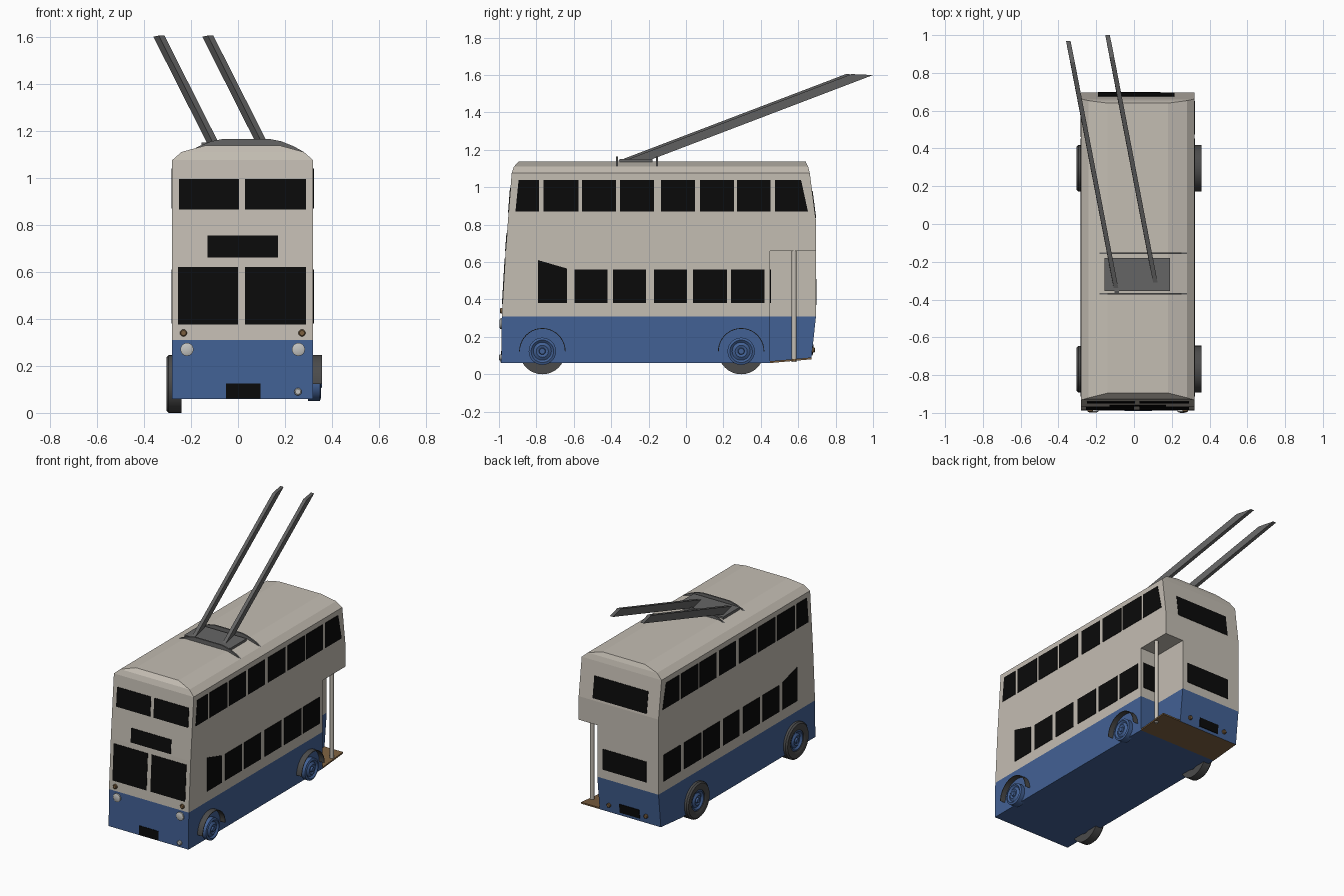
import bpy, bmesh, math
from mathutils import Vector, Matrix

if "Cube" in bpy.data.objects:
    bpy.data.objects.remove(bpy.data.objects["Cube"])


def material(name, rgb):
    m = bpy.data.materials.new(name)
    m.use_nodes = True
    m.diffuse_color = (*rgb, 1)
    m.node_tree.nodes["Principled BSDF"].inputs["Base Color"].default_value = (*rgb, 1)
    return m


CREAM = material("cream", (0.55, 0.51, 0.45))
BLUE = material("blue", (0.055, 0.12, 0.3))
BLACK = material("window_black", (0.003, 0.003, 0.003))
GREY = material("pole_grey", (0.13, 0.13, 0.13))
TYRE = material("tyre_grey", (0.07, 0.07, 0.07))
BROWN = material("brown", (0.2, 0.115, 0.05))
LAMP = material("lamp_white", (0.55, 0.55, 0.53))
MID, HALF = 0.02, 0.3          # body centre and half width
DOOR_X, DOOR_Y, DOOR_Z = 0.18, 0.45, 0.66


def finish(bm, name, *mats, smooth=False):
    bmesh.ops.recalc_face_normals(bm, faces=bm.faces)
    me = bpy.data.meshes.new(name)
    bm.to_mesh(me)
    bm.free()
    ob = bpy.data.objects.new(name, me)
    bpy.context.collection.objects.link(ob)
    for m in mats:
        me.materials.append(m)
    if smooth:
        bpy.ops.object.select_all(action='DESELECT')
        ob.select_set(True)
        bpy.context.view_layer.objects.active = ob
        bpy.ops.object.shade_smooth_by_angle(angle=math.radians(35))
    return ob


def add_prism(bm, pts, vec):
    """Closed prism from a polygon swept along a vector."""
    a = [bm.verts.new(p) for p in pts]
    b = [bm.verts.new(Vector(p) + Vector(vec)) for p in pts]
    bm.faces.new(a)
    bm.faces.new(b[::-1])
    for i in range(len(a)):
        j = (i + 1) % len(a)
        bm.faces.new((a[j], a[i], b[i], b[j]))


def prisms(name, polys, vec, mat):
    bm = bmesh.new()
    for p in polys:
        add_prism(bm, p, vec)
    return finish(bm, name, mat)


def box(name, x, y, z, mat):
    return prisms(name, [[(x[0], y[0], z[0]), (x[1], y[0], z[0]), (x[1], y[1], z[0]), (x[0], y[1], z[0])]],
                  (0, 0, z[1] - z[0]), mat)


def lathe(name, profile, centre, axis, mat, steps=32, angle=2 * math.pi):
    """Spin (along, radius) points about an axis through centre."""
    bm = bmesh.new()
    axis = Vector(axis)
    side = Vector((0, 1, 0)) if axis.x else Vector((1, 0, 0))
    c = Vector(centre)
    vs = [bm.verts.new(c + axis * a + side * r) for a, r in profile]
    es = [bm.edges.new(e) for e in zip(vs, vs[1:])]
    bmesh.ops.spin(bm, geom=vs + es, cent=c, axis=axis, angle=angle, steps=steps)
    bmesh.ops.remove_doubles(bm, verts=bm.verts, dist=1e-4)
    return finish(bm, name, mat, smooth=True)


# Body: stacked rings of (z, front y, back y, half width)
RINGS = [(0.06, -0.988, 0.67, HALF), (0.31, -0.985, 0.695, HALF), (0.65, -0.965, 0.695, HALF),
         (0.82, -0.952, 0.695, HALF), (1.075, -0.932, 0.662, HALF), (1.11, -0.92, 0.653, 0.26),
         (1.137, -0.895, 0.64, 0.16)]


def end_y(z, k):
    """Height to y on the front (k=1) or back (k=2) wall."""
    for a, b in zip(RINGS, RINGS[1:]):
        if z <= b[0]:
            return a[k] + (b[k] - a[k]) * (z - a[0]) / (b[0] - a[0])


bm = bmesh.new()
loops = [[bm.verts.new(p) for p in ((MID - w, f, z), (MID + w, f, z), (MID + w, b, z), (MID - w, b, z))]
         for z, f, b, w in RINGS]
bm.faces.new(loops[0])
bm.faces.new(loops[-1])
for lo, hi in zip(loops, loops[1:]):
    for i in range(4):
        j = (i + 1) % 4
        bm.faces.new((lo[i], lo[j], hi[j], hi[i]))
bmesh.ops.bisect_plane(bm, geom=bm.verts[:] + bm.edges[:] + bm.faces[:],
                       plane_co=(0, DOOR_Y, 0), plane_no=(0, 1, 0))
for v in bm.verts:                      # tail sweeps up slightly
    if v.co.z < 0.1 and v.co.y > DOOR_Y + 0.1:
        v.co.z = 0.08
body = finish(bm, "body", CREAM, BLUE, BROWN)

# Open rear entrance
cutter = box("entrance_cutter", (DOOR_X, 1), (DOOR_Y, 1), (-0.5, DOOR_Z), CREAM)
cutter.hide_render = True
mod = body.modifiers.new("entrance", 'BOOLEAN')
mod.object = cutter
mod.operation = 'DIFFERENCE'
mod.solver = 'EXACT'
bpy.context.view_layer.objects.active = body
bpy.ops.object.modifier_apply(modifier=mod.name)
bpy.data.objects.remove(cutter)
bm = bmesh.new()
bm.from_mesh(body.data)
bmesh.ops.bisect_plane(bm, geom=bm.verts[:] + bm.edges[:] + bm.faces[:],
                       plane_co=(0, 0, 0.31), plane_no=(0, 0, 1))
for f in bm.faces:
    c = f.calc_center_median()
    under = c.z < 0.1 and f.normal.z < -0.5 and c.y > DOOR_Y
    f.material_index = 2 if under else 1 if c.z < 0.31 else 0
bm.to_mesh(body.data)
bm.free()

right = MID + HALF
prisms("entrance_platform", [[(DOOR_X, DOOR_Y, 0.06), (DOOR_X, 0.67, 0.08), (DOOR_X, 0.67, 0.09),
                              (DOOR_X, DOOR_Y, 0.07)]], (right - DOOR_X, 0, 0), BROWN)
lathe("entrance_handrail", [(0.065, 0.0), (0.065, 0.013), (DOOR_Z, 0.013)], (0.3, 0.578, 0), (0, 0, 1), CREAM, 12)

# Side windows as (start, end) along y
UPPER = [(-0.763, -0.576), (-0.555, -0.373), (-0.352, -0.17), (-0.133, 0.048), (0.075, 0.256), (0.272, 0.453)]
LOWER = [(-0.597, -0.42), (-0.39, -0.213), (-0.17, 0.005), (0.037, 0.219), (0.24, 0.42)]


def side_windows(name, x, extra):
    quads = [((a, 0.87), (b, 0.87), (b, 1.04), (a, 1.04)) for a, b in UPPER]
    quads += [((a, 0.38), (b, 0.38), (b, 0.56), (a, 0.56)) for a, b in LOWER + extra]
    quads.append(((-0.912, 0.87), (-0.785, 0.87), (-0.785, 1.04), (-0.895, 1.04)))
    quads.append(((0.475, 0.87), (0.652, 0.87), (0.615, 1.04), (0.475, 1.04)))
    quads.append(((-0.79, 0.38), (-0.635, 0.38), (-0.635, 0.565), (-0.79, 0.61)))
    prisms(name, [[(x - 0.003, y, z) for y, z in q] for q in quads], (0.006, 0, 0), BLACK)


side_windows("right_windows", right, [])
side_windows("left_windows", MID - HALF, [(0.46, 0.64)])


# Front and back panes as (x0, x1, z0, z1), laid on the sloping walls
def end_panes(name, k, panes):
    prisms(name, [[(x, end_y(z, k) - 0.003, z) for x, z in ((a, c), (b, c), (b, d), (a, d))]
                  for a, b, c, d in panes], (0, 0.006, 0), BLACK)


end_panes("front_windows", 1, [(-0.25, 0.005, 0.865, 0.995), (0.03, 0.29, 0.865, 0.995),
                               (-0.13, 0.17, 0.66, 0.755), (-0.255, 0, 0.375, 0.62), (0.03, 0.29, 0.375, 0.62)])
end_panes("front_plate", 1, [(-0.05, 0.095, 0.062, 0.125)])
end_panes("back_windows", 2, [(-0.19, 0.215, 0.835, 0.98), (-0.19, 0.14, 0.37, 0.51)])
end_panes("back_plate", 2, [(-0.125, 0.025, 0.1, 0.16)])
prisms("entrance_window", [[(0.2, DOOR_Y, 0.38), (0.3, DOOR_Y, 0.38), (0.3, DOOR_Y, 0.56), (0.2, DOOR_Y, 0.56)]],
       (0, 0.004, 0), BLACK)


# Lamps
def lamp(name, x, z, r, k, mat):
    out = -1 if k == 1 else 1
    lathe(name, [(-0.01, r), (0.008, r), (0.012, r * 0.7), (0.012, 0)], (x, end_y(z, k), z), (0, out, 0), mat, 16)


for side, s in (("left", 1), ("right", -1)):
    lamp(side + "_headlight", MID + s * 0.237, 0.27, 0.028, 1, LAMP)
    lamp(side + "_indicator", MID + s * 0.252, 0.34, 0.015, 1, BROWN)
lamp("fog_lamp", 0.255, 0.09, 0.016, 1, LAMP)
lamp("left_tail_lamp", 0.104, 0.13, 0.014, 2, BROWN)
lamp("right_tail_lamp", -0.175, 0.13, 0.014, 2, BROWN)

# Wheels: full tyres on one side, arch shells over bare hubs on the other
HUB = [(0, 0.073), (0.05, 0.073), (0.055, 0.06), (0.045, 0.048), (0.055, 0.032), (0.05, 0.018), (0.06, 0.015), (0.06, 0)]
TYRE_PROFILE = [(0, 0.07), (0, 0.123), (0.055, 0.123), (0.065, 0.113), (0.065, 0.085), (0.058, 0.07), (0, 0.07)]
ARCH = [(0, 0.12), (0, 0.124), (0.075, 0.124), (0.075, 0.12), (0, 0.12)]
for end, y in (("front", -0.768), ("rear", 0.295)):
    lathe(end + "_right_hub", HUB, (0.298, y, 0.123), (1, 0, 0), BLUE)
    lathe(end + "_right_arch", ARCH, (0.283, y, 0.123), (1, 0, 0), TYRE, 20, math.pi)
    lathe(end + "_left_hub", HUB, (-0.242, y, 0.123), (-1, 0, 0), BLUE)
    lathe(end + "_left_tyre", TYRE_PROFILE, (-0.24, y, 0.123), (-1, 0, 0), TYRE)

# Roof gantry and trolley poles
box("gantry_base", (-0.155, 0.19), (-0.355, -0.18), (1.12, 1.15), GREY)
rail = [(0.245, 1.11), (0.2, 1.135), (0.15, 1.155), (0.1, 1.165)]
outline = [(0.035 + x, z) for x, z in rail] + [(0.035 - x, z) for x, z in rail[::-1]]
prisms("gantry_rails", [[(x, y, z) for x, z in outline] for y in (-0.374, -0.16)], (0, 0.01, 0), GREY)
for name, x, y in (("right_trolley_pole", -0.09, -0.365), ("left_trolley_pole", 0.118, -0.335)):
    foot = [(x - 0.012, y, 1.14), (x + 0.012, y, 1.14), (x - 0.011, y + 0.115, 1.135), (x - 0.035, y + 0.115, 1.135)]
    prisms(name, [foot], (-0.235, 1.22, 0.465), GREY)
